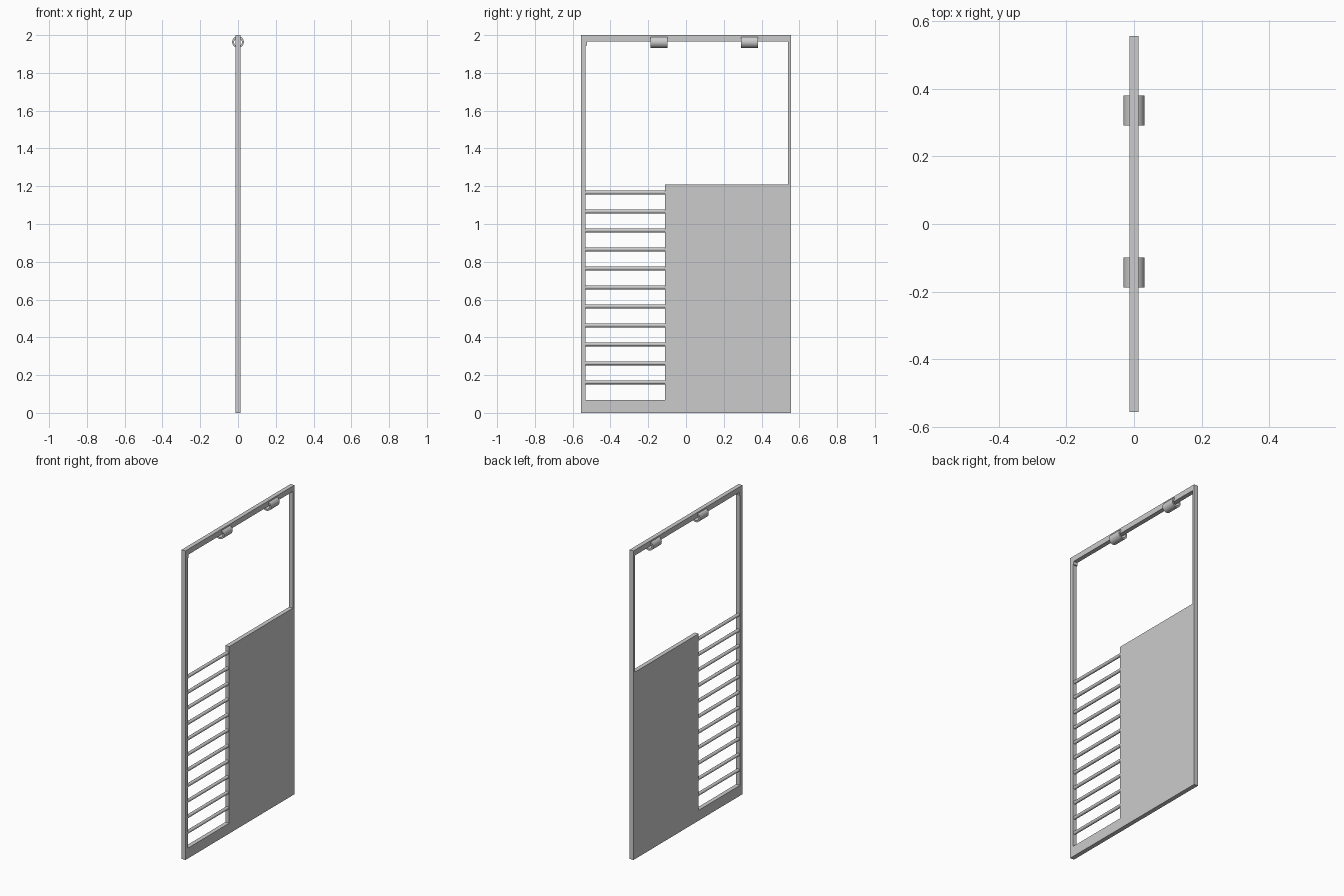
import bpy
import bmesh
import math

cube = bpy.data.objects.get("Cube")
if cube:
    bpy.data.objects.remove(cube, do_unlink=True)

grey = bpy.data.materials.new("plain_grey")
grey.use_nodes = True
colour = (0.6, 0.6, 0.6, 1)
grey.diffuse_color = colour
grey.node_tree.nodes["Principled BSDF"].inputs["Base Color"].default_value = colour

HALF = 0.014               # half thickness of the door
FRONT, BACK = -0.557, 0.557
INNER = -0.533             # inner side of the wide stile
PANEL = -0.11              # free edge of the solid panel


def add_mesh(name, bm):
    bmesh.ops.recalc_face_normals(bm, faces=bm.faces)
    mesh = bpy.data.meshes.new(name)
    bm.to_mesh(mesh)
    bm.free()
    mesh.materials.append(grey)
    obj = bpy.data.objects.new(name, mesh)
    bpy.context.collection.objects.link(obj)
    return obj


def plate(name, outline):
    """Extrude a (y, z) outline through the door thickness."""
    bm = bmesh.new()
    face = bm.faces.new([bm.verts.new((-HALF, y, z)) for y, z in outline])
    grown = bmesh.ops.extrude_face_region(bm, geom=[face])
    verts = [g for g in grown["geom"] if isinstance(g, bmesh.types.BMVert)]
    bmesh.ops.translate(bm, vec=(2 * HALF, 0, 0), verts=verts)
    return add_mesh(name, bm)


def tube(name, y0, y1, z, outer, inner=0, sides=32):
    """Round bar or hollow sleeve along y."""
    bm = bmesh.new()
    corners = [(outer, y0), (outer, y1), (inner, y1), (inner, y0)]
    rings = []
    for i in range(sides):
        a = math.tau * i / sides
        rings.append([bm.verts.new((r * math.cos(a), y, z + r * math.sin(a)))
                      for r, y in corners])
    for i in range(sides):
        p, q = rings[i], rings[(i + 1) % sides]
        for k in range(4):
            n = (k + 1) % 4
            bm.faces.new((p[k], p[n], q[n], q[k]))
    bmesh.ops.remove_doubles(bm, verts=bm.verts, dist=1e-6)
    bmesh.ops.dissolve_degenerate(bm, edges=bm.edges, dist=1e-6)
    obj = add_mesh(name, bm)
    bpy.ops.object.select_all(action="DESELECT")
    obj.select_set(True)
    bpy.context.view_layer.objects.active = obj
    bpy.ops.object.shade_smooth_by_angle(angle=math.radians(40))


# Bottom rail and solid panel in one sheet
plate("solid_panel", [(INNER, 0), (BACK, 0), (BACK, 1.21), (PANEL, 1.21),
                      (PANEL, 0.067), (INNER, 0.067)])

# Frame around the upper opening, with a small corner gusset
plate("upper_frame", [(FRONT, 0), (INNER, 0), (INNER, 1.945), (-0.525, 1.945),
                      (-0.525, 1.965), (0.541, 1.965), (0.541, 1.21),
                      (BACK, 1.21), (BACK, 2), (FRONT, 2)])

# Ladder of thin rungs
for i in range(11):
    tube(f"rung_{i + 1}", INNER, PANEL, 0.162 + 0.1005 * i, 0.0105, sides=16)

# Hinge sleeves on the top rail
for name, y in (("front_hinge", -0.188), ("rear_hinge", 0.292)):
    tube(name, y, y + 0.089, 1.963, 0.031, 0.021)
